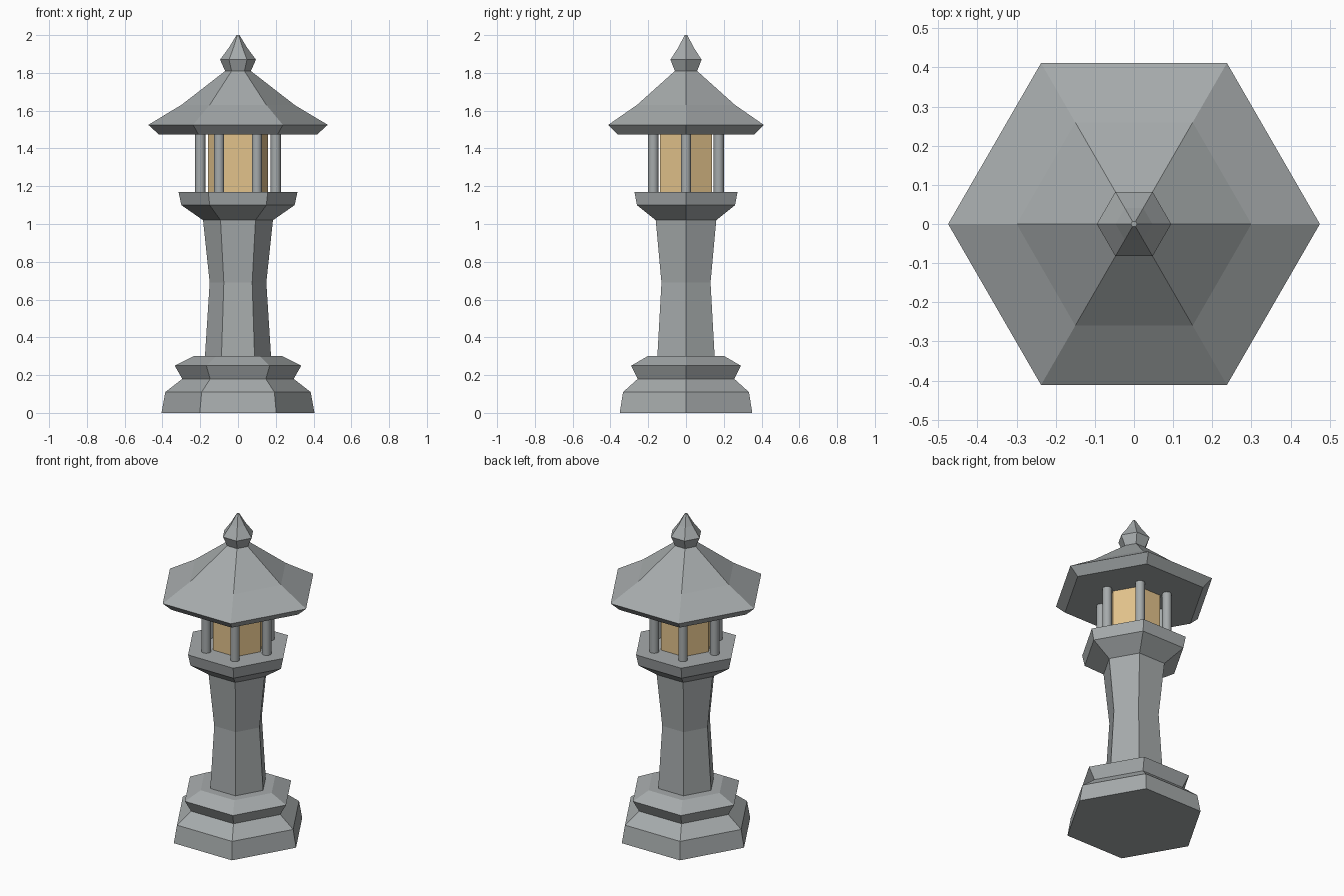
import bpy
import bmesh
from math import cos, sin, pi, radians

cube = bpy.data.objects.get("Cube")
if cube:
    bpy.data.objects.remove(cube, do_unlink=True)


def make_material(name, color):
    mat = bpy.data.materials.new(name)
    mat.use_nodes = True
    mat.diffuse_color = color
    mat.node_tree.nodes["Principled BSDF"].inputs["Base Color"].default_value = color
    return mat


stone = make_material("grey stone", (0.38, 0.405, 0.41, 1))
paper = make_material("warm paper", (0.76, 0.54, 0.26, 1))


def turned(name, profile, mat, sides=6, center=(0, 0), smooth=False):
    """Stack rings of (radius, z) into a closed prism-like solid."""
    bm = bmesh.new()
    rings = []
    for radius, z in profile:
        angles = [2 * pi * i / sides for i in range(sides)]
        rings.append([bm.verts.new((radius * cos(a), radius * sin(a), z)) for a in angles])
    for low, high in zip(rings, rings[1:]):
        for i in range(sides):
            j = (i + 1) % sides
            bm.faces.new((low[i], low[j], high[j], high[i]))
    bm.faces.new(rings[0][::-1])
    bm.faces.new(rings[-1])
    mesh = bpy.data.meshes.new(name)
    bm.to_mesh(mesh)
    bm.free()
    mesh.materials.append(mat)
    obj = bpy.data.objects.new(name, mesh)
    obj.location = (*center, 0)
    bpy.context.collection.objects.link(obj)
    if smooth:
        bpy.ops.object.select_all(action="DESELECT")
        obj.select_set(True)
        bpy.context.view_layer.objects.active = obj
        bpy.ops.object.shade_smooth_by_angle(angle=radians(40))
    return obj


# Stepped foot and waisted shaft
turned("base", [(0.405, 0), (0.385, 0.11), (0.295, 0.18), (0.335, 0.25), (0.235, 0.30)], stone)
turned("shaft", [(0.175, 0.30), (0.15, 0.69), (0.185, 1.02)], stone)

# Platform carrying the light chamber
turned("platform", [(0.185, 1.02), (0.30, 1.10), (0.315, 1.17)], stone)
turned("light_chamber", [(0.158, 1.17), (0.158, 1.475)], paper)

# Ring of round posts at the corners
for k in range(6):
    a = k * pi / 3
    turned(f"post_{k + 1}", [(0.027, 1.17), (0.027, 1.475)], stone, 16,
           (0.2 * cos(a), 0.2 * sin(a)), smooth=True)

# Flared roof and bud finial
turned("roof", [(0.42, 1.475), (0.475, 1.525), (0.30, 1.63), (0.068, 1.81)], stone)
turned("finial", [(0.068, 1.81), (0.095, 1.87), (0.047, 1.935), (0.008, 2.0)], stone)
